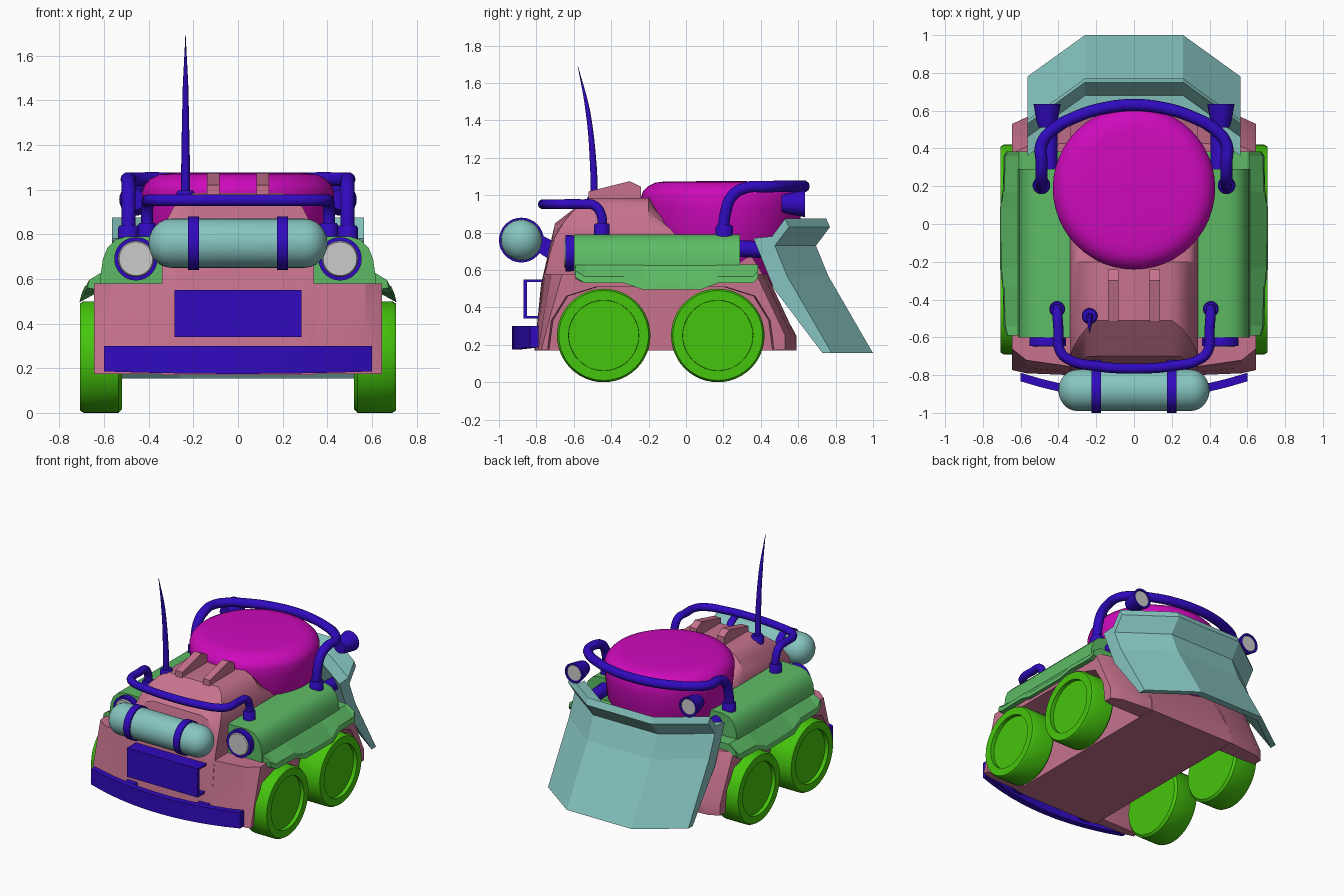
import bpy, bmesh
from math import cos, sin, pi, radians
from mathutils import Vector

if "Cube" in bpy.data.objects:
    bpy.data.objects.remove(bpy.data.objects["Cube"])


def material(name, rgb):
    m = bpy.data.materials.new(name)
    m.diffuse_color = (*rgb, 1)
    m.use_nodes = True
    m.node_tree.nodes["Principled BSDF"].inputs["Base Color"].default_value = m.diffuse_color
    return m


PINK = material("pink", (.57, .17, .27))
GREEN = material("green", (.11, .5, .13))
TEAL = material("teal", (.24, .56, .53))
MAGENTA = material("magenta", (.62, .003, .5))
LIME = material("lime", (.06, .56, .004))
BLUE = material("blue", (.03, .003, .52))


def finish(ob, mat, mirror, smooth):
    if mat:
        ob.data.materials.append(mat)
    if smooth:
        bpy.ops.object.select_all(action='DESELECT')
        ob.select_set(True)
        bpy.context.view_layer.objects.active = ob
        bpy.ops.object.shade_smooth_by_angle(angle=radians(smooth))
    if mirror:
        ob.modifiers.new("mirror", 'MIRROR')
    return ob


def loft(name, rings, mat, mirror=False, smooth=0):
    """Skin a row of closed rings and cap both ends."""
    bm = bmesh.new()
    vs = [[bm.verts.new(p) for p in r] for r in rings]
    n = len(vs[0])
    for a, b in zip(vs, vs[1:]):
        for i in range(n):
            j = (i + 1) % n
            bm.faces.new((a[i], a[j], b[j], b[i]))
    bm.faces.new(vs[0])
    bm.faces.new(vs[-1][::-1])
    bmesh.ops.recalc_face_normals(bm, faces=bm.faces[:])
    me = bpy.data.meshes.new(name)
    bm.to_mesh(me)
    bm.free()
    ob = bpy.data.objects.new(name, me)
    bpy.context.collection.objects.link(ob)
    return finish(ob, mat, mirror, smooth)


def side_prism(name, prof, x0, x1, mat, mirror=False):
    """Extrude a (y, z) profile along x."""
    return loft(name, [[(x, y, z) for y, z in prof] for x in (x0, x1)], mat, mirror)


def lathe(name, prof, origin, axis, mat, mirror=False, n=32, smooth=35):
    """Turn a (distance, radius) profile about an axis."""
    d = Vector(axis).normalized()
    u = d.orthogonal().normalized()
    v = d.cross(u)
    o = Vector(origin)
    rings = [[o + d * t + (u * cos(2 * pi * i / n) + v * sin(2 * pi * i / n)) * r
              for i in range(n)] for t, r in prof]
    return loft(name, rings, mat, mirror, smooth)


def tube(name, pts, r, mat, radii=None):
    cu = bpy.data.curves.new(name, 'CURVE')
    cu.dimensions = '3D'
    cu.bevel_depth, cu.bevel_resolution, cu.use_fill_caps = r, 3, True
    cu.resolution_u = 6
    s = cu.splines.new('BEZIER')
    s.bezier_points.add(len(pts) - 1)
    for i, (b, p) in enumerate(zip(s.bezier_points, pts)):
        b.co = p
        b.handle_left_type = b.handle_right_type = 'AUTO'
        b.radius = radii[i] if radii else 1
    ob = bpy.data.objects.new(name, cu)
    bpy.context.collection.objects.link(ob)
    bpy.ops.object.select_all(action='DESELECT')
    ob.select_set(True)
    bpy.context.view_layer.objects.active = ob
    bpy.ops.object.convert(target='MESH')
    return finish(bpy.context.object, mat, False, 50)


def both_sides(half):
    """Half path ending on the centre line -> whole path."""
    return half + [(-x, y, z) for x, y, z in half[-2::-1]]


# Wheels with a recessed hub face
tyre = [(.52, .2), (.52, .235), (.535, .25), (.69, .25), (.707, .24),
        (.707, .188), (.68, .187), (.68, .01)]
for label, y in (("front", -.44), ("rear", .17)):
    lathe(label + "_wheels", tyre, (0, y, .25), (1, 0, 0), LIME, True, 48)

# Central hull: side profiles at several x, falling off to round shoulders
def hull_ring(x, dy, front, top_y, top):
    return [(x, y, z) for y, z in (
        (-.81 + dy, .17), (-.775 + dy, .525), front, (top_y, top), (-.2, top),
        (-.06, min(top, .8)), (.3, .76), (.42, .56), (.59, .25), (.59, .17))]

half = [(.2, 0, (-.7, .85), -.51, .985), (.25, .001, (-.703, .83), -.55, .965),
        (.29, .003, (-.71, .79), -.6, .92), (.32, .006, (-.72, .74), -.65, .86),
        (.34, .01, (-.735, .66), -.7, .78)]
loft("hull", [hull_ring(-x, *r) for x, *r in half[::-1]] +
     [hull_ring(x, *r) for x, *r in half], PINK, smooth=30)

# Flared wheel arches, raked and chamfered toward the outside
edge = [(-.8, .175), (-.783, .35), (-.755, .58), (.43, .58), (.585, .25), (.585, .175)]
arch = [(.46, .175), (.44, .33), (.36, .46), (.2, .51), (-.47, .51), (-.63, .46),
        (-.71, .33), (-.73, .175)]
def arch_ring(x, inset, out):
    a = [(x, y + (inset * (.5 + 3 * (z - .18)) if y < 0 else -inset), z) for y, z in edge]
    return a + [(x, y - (out if y < 0 else -out), z) for y, z in arch]
loft("wheel_arches", [arch_ring(.335, 0, 0), arch_ring(.57, .02, 0),
                      arch_ring(.645, .055, .01)], PINK, True, 25)

# Roof ribs
side_prism("roof_ribs", [(-.52, .97), (-.52, 1.02), (-.3, 1.075), (-.24, 1.045), (-.24, .97)],
           .083, .138, PINK, True)

# Cabin dome
lathe("dome", [(.5, .25), (.54, .31), (.76, .41), (.93, .428), (.99, .43), (1.02, .42),
               (1.05, .39), (1.067, .355), (1.074, .3), (1.075, .01)],
      (0, .19, 0), (0, 0, 1), MAGENTA, n=48)

# Side pods with rounded outer shoulder
pod = [(.34, .55), (.34, .79), (.5, .79), (.55, .775), (.585, .74), (.605, .69), (.615, .62), (.615, .55)]
loft("side_pods", [[(x, y, z) for x, z in pod] for y in (-.6, .29)], GREEN, True, 30)

# Flared mudguard skirts below the pods
ys = (-.59, -.54, -.33, -.23, .08, .17, .36, .385)
low = (.56, .53, .53, .495, .495, .53, .53, .56)
xs = (.675, .69, .695, .71, .71, .695, .69, .675)
inner = [[(x, y, .55) for y in ys] + [(x, y, .63) for y in ys[::-1]] for x in (.34, .61)]
outer = list(zip(xs, ys, low))
loft("mudguards", inner + [outer + [(x - .008, y, z + .035) for x, y, z in outer[::-1]]],
     GREEN, True)

# Folded rear blade
blade = [(.36, .77), (.46, .78), (.53, .875), (.55, .83), (.475, .73), (.54, .57),
         (.78, .155), (.73, .155), (.47, .5)]
loft("blade", [[(x, y + d, z) for y, z in blade] for x, d in
               ((-.565, 0), (-.26, .22), (.26, .22), (.565, 0))], TEAL)
lathe("blade_arms", [(0, .045), (.22, .045)], (.45, .28, .715), (0, 1, -.05), BLUE, True, 16)

# Front tank, straps and mounts
cap = [(.4 - .1 * (1 - sin(a * pi / 12)), max(.005, .11 * cos(a * pi / 12))) for a in range(7)]
lathe("tank", [(-t, r) for t, r in cap[::-1]] + cap, (0, -.88, .76), (1, 0, 0), TEAL)
lathe("tank_straps", [(.175, .1), (.175, .12), (.225, .12), (.225, .1)],
      (0, -.88, .76), (1, 0, 0), BLUE, True)
side_prism("tank_mounts", [(-.8, .7), (-.8, .8), (-.7, .75), (-.72, .65)], .175, .225, BLUE, True)

# Curved bumper
bumper = []
for i in range(-6, 7):
    x = i * .1
    y = -.93 + .27 * x * x
    bumper.append([(x, y, .175 + .03 * x * x), (x, y + .045, .175 + .03 * x * x),
                   (x, y + .045, .3), (x, y, .3)])
loft("bumper", bumper, BLUE)
side_prism("bumper_mounts", [(-.88, .2), (-.88, .28), (-.78, .28), (-.78, .2)], .25, .33, BLUE, True)

# Front plate with top and bottom flanges
side_prism("front_plate", [(-.87, .34), (-.87, .55), (-.765, .55), (-.765, .535), (-.85, .535),
                           (-.85, .355), (-.78, .355), (-.78, .34)], -.285, .285, BLUE)

# Headlights
lathe("headlight_housings", [(0, .09), (.03, .097), (.06, .097), (.06, .08), (.05, .075)],
      (.457, -.585, .69), (0, -1, 0), BLUE, True)
lathe("headlight_lenses", [(0, .083), (.012, .075)], (.457, -.64, .69), (0, -1, 0), None, True)

# Rear roll bar with sockets and lamps
tube("roll_bar", both_sides([(.49, .2, .8), (.49, .21, .9), (.49, .25, 1.0), (.49, .33, 1.042),
     (.49, .42, 1.045), (.44, .49, 1.047), (.3, .57, 1.047), (.15, .615, 1.047), (0, .63, 1.047)]),
     .032, BLUE)
lathe("roll_bar_sockets", [(.77, .047), (.83, .047), (.84, .04)], (.49, .205, 0), (0, 0, 1),
      BLUE, True, 20)
lathe("rear_lamps", [(0, .045), (.03, .055), (.125, .072), (.125, .06), (.115, .055)],
      (.46, .51, .955), (0, 1, 0), BLUE, True, 24)
lathe("rear_lamp_lenses", [(0, .06), (.01, .055)], (.46, .62, .955), (0, 1, 0), None, True, 24)

# Front guard bar with sockets
tube("guard_bar", both_sides([(.407, -.45, .8), (.407, -.455, .9), (.405, -.49, .945),
     (.4, -.56, .952), (.392, -.67, .952), (.35, -.715, .952), (.2, -.752, .952), (0, -.765, .952)]),
     .027, BLUE)
lathe("guard_bar_sockets", [(.77, .042), (.84, .042), (.85, .036)], (.407, -.45, 0), (0, 0, 1),
      BLUE, True, 20)

# Curved whip antenna on a round base
tube("antenna", [(-.235, -.49, .98), (-.235, -.495, 1.15), (-.235, -.525, 1.45), (-.235, -.578, 1.69)],
     .02, BLUE, (1, .95, .65, .05))
lathe("antenna_base", [(.9, .042), (.985, .042), (.995, .035)], (-.235, -.487, 0), (0, 0, 1), BLUE, n=20)
